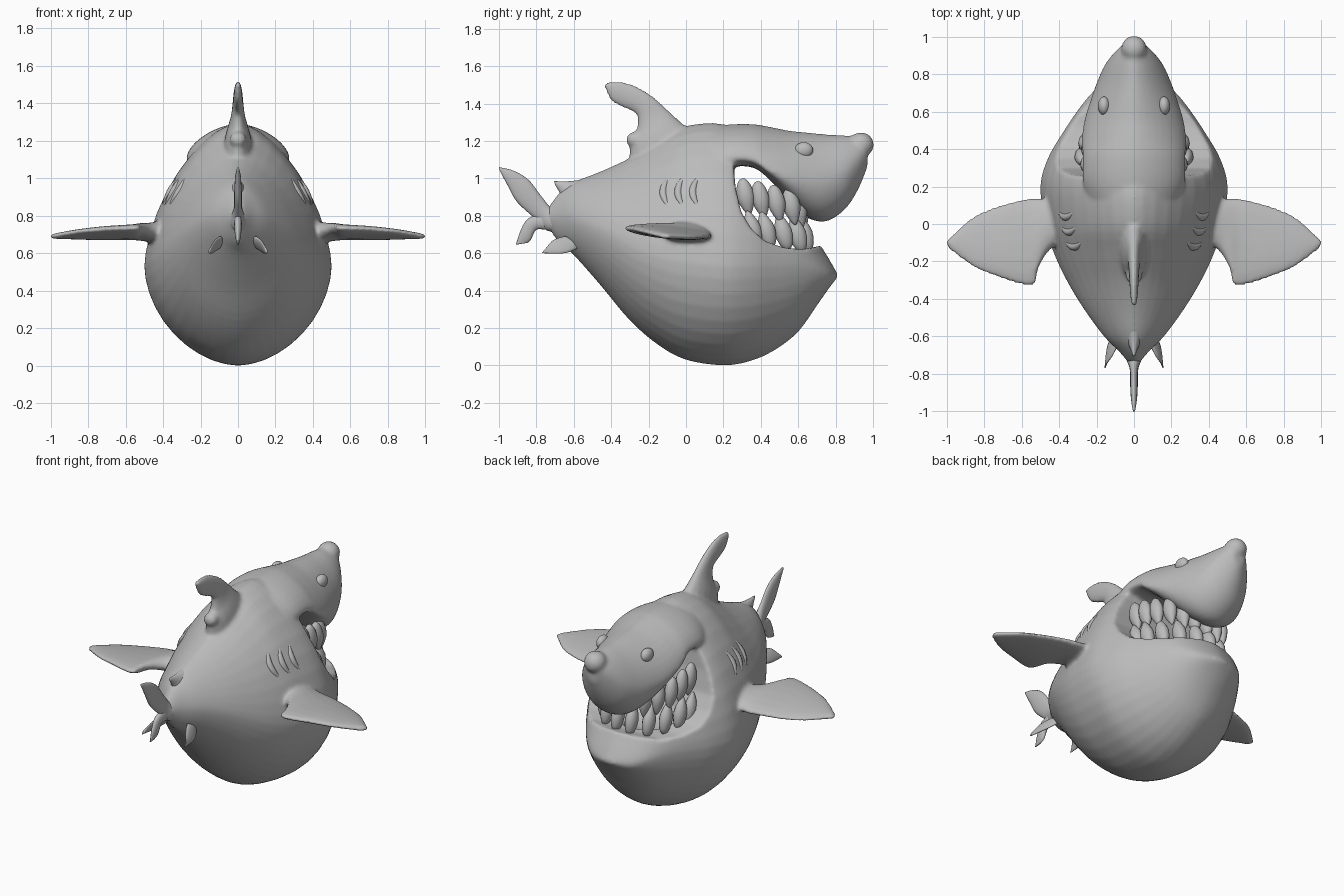
import bpy, bmesh
from math import sin, cos, pi
from mathutils import Vector, Matrix

cube = bpy.data.objects.get("Cube")
if cube:
    bpy.data.objects.remove(cube)

grey = bpy.data.materials.new("skin_grey")
grey.use_nodes = True
grey.diffuse_color = (0.5, 0.5, 0.5, 1)
grey.node_tree.nodes["Principled BSDF"].inputs["Base Color"].default_value = (0.5, 0.5, 0.5, 1)


def finish(name, bm, mirror=False):
    bmesh.ops.recalc_face_normals(bm, faces=bm.faces)
    for f in bm.faces:
        f.smooth = True
    mesh = bpy.data.meshes.new(name)
    bm.to_mesh(mesh)
    bm.free()
    mesh.materials.append(grey)
    ob = bpy.data.objects.new(name, mesh)
    bpy.context.scene.collection.objects.link(ob)
    if mirror:
        ob.modifiers.new("mirror", 'MIRROR').use_mirror_merge = False
    return ob


def spline(rows, steps):
    """Catmull-Rom interpolation between rows of numbers."""
    out = []
    for i in range(len(rows) - 1):
        a, b, c, d = (rows[min(max(i + k, 0), len(rows) - 1)] for k in (-1, 0, 1, 2))
        for s in range(steps):
            t = s / steps
            out.append([q + 0.5 * t * (r - p + t * (2*p - 5*q + 4*r - w + t * (3*(q - r) + w - p)))
                        for p, q, r, w in zip(a, b, c, d)])
    return out + [list(rows[-1])]


def loft(name, rings, mirror=False):
    bm = bmesh.new()
    loops = [[bm.verts.new(p) for p in ring] for ring in rings]
    n = len(loops[0])
    for a, b in zip(loops, loops[1:]):
        for i in range(n):
            bm.faces.new((a[i], a[(i + 1) % n], b[(i + 1) % n], b[i]))
    bm.faces.new(loops[0])
    bm.faces.new(loops[-1])
    return finish(name, bm, mirror)


def hull(name, rows, top_power, bottom_power):
    """Rows: y, top z, bottom z, half width, z of the widest point."""
    rings = []
    for y, top, bot, hw, zw in spline(rows, 4):
        ring = []
        for i in range(40):
            t = 2 * pi * i / 40
            c, s = cos(t), sin(t)
            power = top_power if s > 0 else bottom_power
            x = hw * abs(c) ** power * (1 if c > 0 else -1)
            z = zw + (top - zw if s > 0 else bot - zw) * abs(s) ** power
            ring.append((x, y, z))
        rings.append(ring)
    return loft(name, rings)


def fin(name, rows, normal, mirror=False):
    """Rows: leading point, trailing point, half thickness."""
    flat = [(*lead, *trail, th) for lead, trail, th in rows]
    rings = []
    for r in spline(flat, 5):
        lead, trail = Vector(r[:3]), Vector(r[3:6])
        rings.append([lead.lerp(trail, (1 - cos(t)) / 2) + Vector(normal) * r[6] * sin(t)
                      for t in (2 * pi * i / 16 for i in range(16))])
    return loft(name, rings, mirror)


def flat_fin(name, rows):
    """Upright fin on the centre line, rows of lead y, z, trail y, z, thickness."""
    return fin(name, [((0, a, b), (0, c, d), t) for a, b, c, d, t in rows], (1, 0, 0))


def ball(name, centre, radii, mirror=False):
    bm = bmesh.new()
    bmesh.ops.create_uvsphere(bm, u_segments=24, v_segments=16, radius=1,
                              matrix=Matrix.Translation(centre) @ Matrix.Diagonal((*radii, 1)))
    return finish(name, bm, mirror)


# Round belly with the lower jaw
body = hull("body", [
    (-.74, .84, .74, .03, .79), (-.68, .92, .66, .08, .79), (-.6, .98, .59, .16, .78),
    (-.45, 1.04, .42, .27, .72), (-.3, 1.11, .24, .36, .64), (-.15, 1.2, .11, .43, .58),
    (0, 1.28, .03, .475, .55), (.2, 1.29, 0, .5, .53), (.35, 1.2, .025, .46, .53),
    (.48, 1.05, .085, .385, .53), (.6, .88, .18, .305, .53), (.7, .68, .32, .225, .51),
    (.77, .56, .42, .14, .48), (.81, .49, .47, .03, .48)], 1.25, 1.1)

# Upper head with the hanging snout
head = hull("head", [
    (0, 1.25, .95, .2, 1.06), (.2, 1.285, 1.05, .27, 1.1), (.35, 1.29, 1.06, .275, 1.1),
    (.45, 1.275, .99, .28, 1.04), (.55, 1.255, .88, .265, 1.0), (.65, 1.245, .79, .235, .98),
    (.75, 1.235, .77, .2, .98), (.85, 1.23, .835, .155, 1.02), (.92, 1.22, .94, .1, 1.09),
    (.97, 1.21, 1.06, .045, 1.15)], 1.2, 1)
nose = ball("nose", (0, .935, 1.18), (.068, .07, .066))

# Gape and mouth cavity
gape_profile = [(.255, 1.06), (.265, .95), (.295, .82), (.35, .73), (.42, .665), (.52, .63),
                (.62, .62), (.7, .635), (1.2, .8), (1.2, 1.5), (.4, 1.5), (.28, 1.2)]
gape = loft("gape", [[(x, y, z) for y, z in gape_profile] for x in (-.8, .8)])
cavity = ball("cavity", (0, .42, .72), (.24, .2, .17))

# Fins that grow out of the skin
pectorals = fin("pectoral_fins", [
    ((.36, .1, .71), (.36, -.08, .71), .08), ((.46, .13, .7), (.45, -.14, .72), .055),
    ((.54, .14, .69), (.51, -.24, .74), .04), ((.62, .13, .69), (.54, -.33, .735), .036),
    ((.75, .09, .685), (.7, -.295, .73), .03), ((.88, .025, .685), (.86, -.23, .715), .022),
    ((1.004, -.09, .69), (.99, -.13, .69), .014)], (0, 0, 1), True)
dorsal = flat_fin("dorsal_fin", [
    (.1, 1.2, -.3, 1.08, .085), (-.02, 1.295, -.3, 1.17, .065), (-.1, 1.37, -.265, 1.26, .04),
    (-.18, 1.44, -.265, 1.34, .03), (-.27, 1.495, -.34, 1.38, .025),
    (-.36, 1.518, -.4, 1.415, .02), (-.44, 1.51, -.435, 1.485, .012)])
dorsal_lobe = ball("dorsal_lobe", (0, -.275, 1.205), (.045, .045, .045))

# Fuse the parts into one smooth skin
helpers = [(gape, 'DIFFERENCE'), (cavity, 'DIFFERENCE'), (head, 'UNION'), (nose, 'UNION'),
           (pectorals, 'UNION'), (dorsal, 'UNION'), (dorsal_lobe, 'UNION')]
for helper, operation in helpers:
    mod = body.modifiers.new(helper.name, 'BOOLEAN')
    mod.object, mod.operation, mod.solver = helper, operation, 'EXACT'
remesh = body.modifiers.new("skin", 'REMESH')
remesh.mode, remesh.voxel_size, remesh.use_smooth_shade = 'VOXEL', 0.012, True
smooth = body.modifiers.new("soften", 'SMOOTH')
smooth.factor, smooth.iterations = 0.5, 6
graph = bpy.context.evaluated_depsgraph_get()
skin = bpy.data.meshes.new_from_object(body.evaluated_get(graph))
body.modifiers.clear()
body.data = skin
skin.materials.clear()
skin.materials.append(grey)
for f in skin.polygons:
    f.material_index = 0
    f.use_smooth = True
for helper, operation in helpers:
    bpy.data.objects.remove(helper)

# Tail and small rear fins
flat_fin("tail_upper_lobe", [
    (-.62, .88, -.62, .7, .08), (-.71, .84, -.74, .72, .04), (-.77, .9, -.79, .77, .022),
    (-.84, .99, -.9, .87, .02), (-.92, 1.04, -.95, .955, .016), (-1, 1.06, -.995, 1.04, .006)])
flat_fin("tail_lower_lobe", [
    (-.74, .84, -.66, .73, .03), (-.79, .81, -.74, .725, .022), (-.85, .78, -.8, .725, .02),
    (-.885, .72, -.83, .67, .016), (-.91, .645, -.85, .655, .006)])
flat_fin("rear_dorsal_fin", [
    (-.52, 1, -.66, .86, .05), (-.62, .985, -.675, .92, .025), (-.705, .985, -.7, .965, .006)])
fin("pelvic_fins", [
    ((.1, -.57, .63), (.09, -.65, .69), .018), ((.14, -.65, .6), (.12, -.71, .67), .012),
    ((.155, -.77, .6), (.15, -.75, .625), .005)], (.8, 0, .5), True)

# Eyes
ball("eyes", (.16, .63, 1.15), (.032, .05, .043), True)


# Leaf-shaped teeth along both lips
def teeth(name, places, direction, lean):
    bm = bmesh.new()
    for x, y, z in places:
        spin = Matrix.Rotation(lean, 4, 'X')
        shape = Matrix.Translation((x, y, z)) @ spin @ Matrix.Diagonal((.038, .047, .102, 1))
        made = bmesh.ops.create_uvsphere(bm, u_segments=12, v_segments=10, radius=1)["verts"]
        for v in made:
            h = v.co.z * direction
            pinch = 1 - 0.5 * max(h, 0) ** 1.5
            v.co.x *= pinch
            v.co.y *= pinch
            v.co = shape @ v.co
    return finish(name, bm, True)


teeth("lower_teeth", [(.28, .355, .73), (.26, .43, .725), (.22, .52, .715), (.15, .595, .705),
                      (.05, .63, .705)], 1, .28)
teeth("upper_teeth", [(.25, .32, .9), (.245, .4, .885), (.23, .485, .865), (.195, .565, .85),
                      (.125, .6, .83), (.045, .61, .82)], -1, .2)

# Gill folds laid on the skin
gills = bpy.data.curves.new("gills", 'CURVE')
gills.dimensions = '3D'
gills.bevel_depth = .022
gills.bevel_resolution = 2
for start in (.08, 0, -.08):
    points = []
    for i in range(11):
        u = i / 10
        origin = Vector((1, start - .045 * sin(pi * u), .83 + .2 * u))
        hit, spot, normal, index = body.ray_cast(origin, Vector((-1, 0, 0)))
        if hit:
            points.append((spot - normal * .009, max(sin(pi * u), .05)))
    if points:
        for side in (1, -1):
            line = gills.splines.new('POLY')
            line.points.add(len(points) - 1)
            for p, (co, size) in zip(line.points, points):
                p.co = (co.x * side, co.y, co.z, 1)
                p.radius = size
            line.use_smooth = True
gills.materials.append(grey)
bpy.context.scene.collection.objects.link(bpy.data.objects.new("gills", gills))
